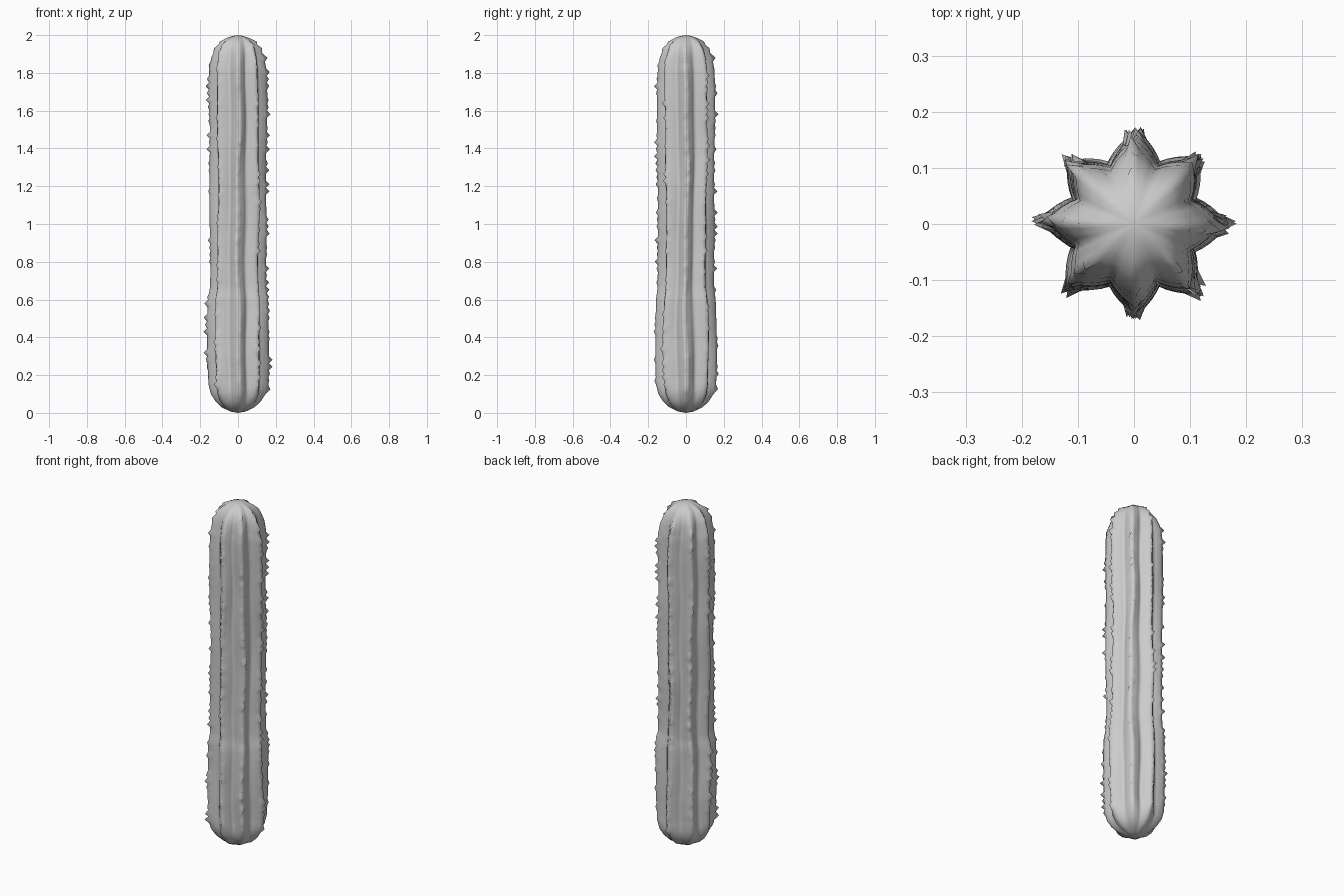
import bpy, bmesh, math, random

if "Cube" in bpy.data.objects:
    bpy.data.objects.remove(bpy.data.objects["Cube"])

random.seed(7)
RIBS, SUB, ROWS = 8, 8, 92          # ribs, steps around per rib, rows up the stem

# Ridge radius against height
PROFILE = [(0.0, 0.0), (0.007, 0.04), (0.03, 0.088), (0.06, 0.12), (0.10, 0.145),
           (0.15, 0.158), (0.3, 0.164), (0.5, 0.162), (0.6, 0.159), (0.66, 0.149),
           (0.8, 0.147), (1.0, 0.150), (1.3, 0.150), (1.5, 0.151), (1.7, 0.154),
           (1.82, 0.151), (1.88, 0.140), (1.93, 0.119), (1.965, 0.09),
           (1.985, 0.06), (1.995, 0.03), (2.0, 0.0)]


def radius(z):
    for (z0, r0), (z1, r1) in zip(PROFILE, PROFILE[1:]):
        if z <= z1:
            return r0 + (r1 - r0) * (z - z0) / (z1 - z0)
    return 0.0


# Row heights: profile rows at the domes, even rows along the body
body = [0.17 + (1.86 - 0.17) * i / (ROWS - 1) for i in range(ROWS)]
heights = ([z for z, r in PROFILE if 0 < z < 0.16] + [0.045, 0.08, 0.125] + body
           + [z for z, r in PROFILE if 1.87 < z < 2] + [1.905, 1.95])
heights.sort()

bm = bmesh.new()
phases = [random.uniform(0, 6.28) for _ in range(RIBS)]
rings = []
for row, z in enumerate(heights):
    ring = []
    # Grooves fade out towards the poles
    depth = 0.27 * min(1, 0.35 + z / 0.25, 0.35 + (2 - z) / 0.2)
    # Slow sideways and in-out wander of each rib
    sway = [0.05 * math.sin(4.5 * z + p) + 0.025 * math.sin(13 * z + 2 * p) for p in phases]
    swell = [1 + 0.012 * math.sin(9 * z + 3 * p) for p in phases]
    for k in range(RIBS * SUB):
        rib, s = divmod(k, SUB)
        f = s / SUB
        nxt = (rib + 1) % RIBS
        t = min(f, 1 - f) * 2                       # 0 on ridge, 1 in groove
        a = 2 * math.pi * k / (RIBS * SUB) + sway[rib] * (1 - f) + sway[nxt] * f
        r = radius(z) * (1 - depth * t) * (swell[rib] * (1 - f) + swell[nxt] * f)
        # Thorns: pulled-out ridge points
        if s == 0 and 0.1 < z < 1.97 and row % 2 == rib % 2 and random.random() < 0.5:
            r += random.choice((0.005, 0.007, 0.011, 0.018))
            a += random.uniform(-0.05, 0.05)
        ring.append(bm.verts.new((r * math.cos(a), r * math.sin(a), z)))
    rings.append(ring)

# Skin between rows and close the two poles
n = RIBS * SUB
for lo, hi in zip(rings, rings[1:]):
    for k in range(n):
        j = (k + 1) % n
        bm.faces.new((lo[k], lo[j], hi[j], hi[k]))
bottom = bm.verts.new((0, 0, 0))
top = bm.verts.new((0, 0, 2))
for k in range(n):
    j = (k + 1) % n
    bm.faces.new((bottom, rings[0][j], rings[0][k]))
    bm.faces.new((top, rings[-1][k], rings[-1][j]))
for face in bm.faces:
    face.smooth = True

mesh = bpy.data.meshes.new("cactus_stem")
bm.to_mesh(mesh)
bm.free()
stem = bpy.data.objects.new("cactus_stem", mesh)
bpy.context.collection.objects.link(stem)
